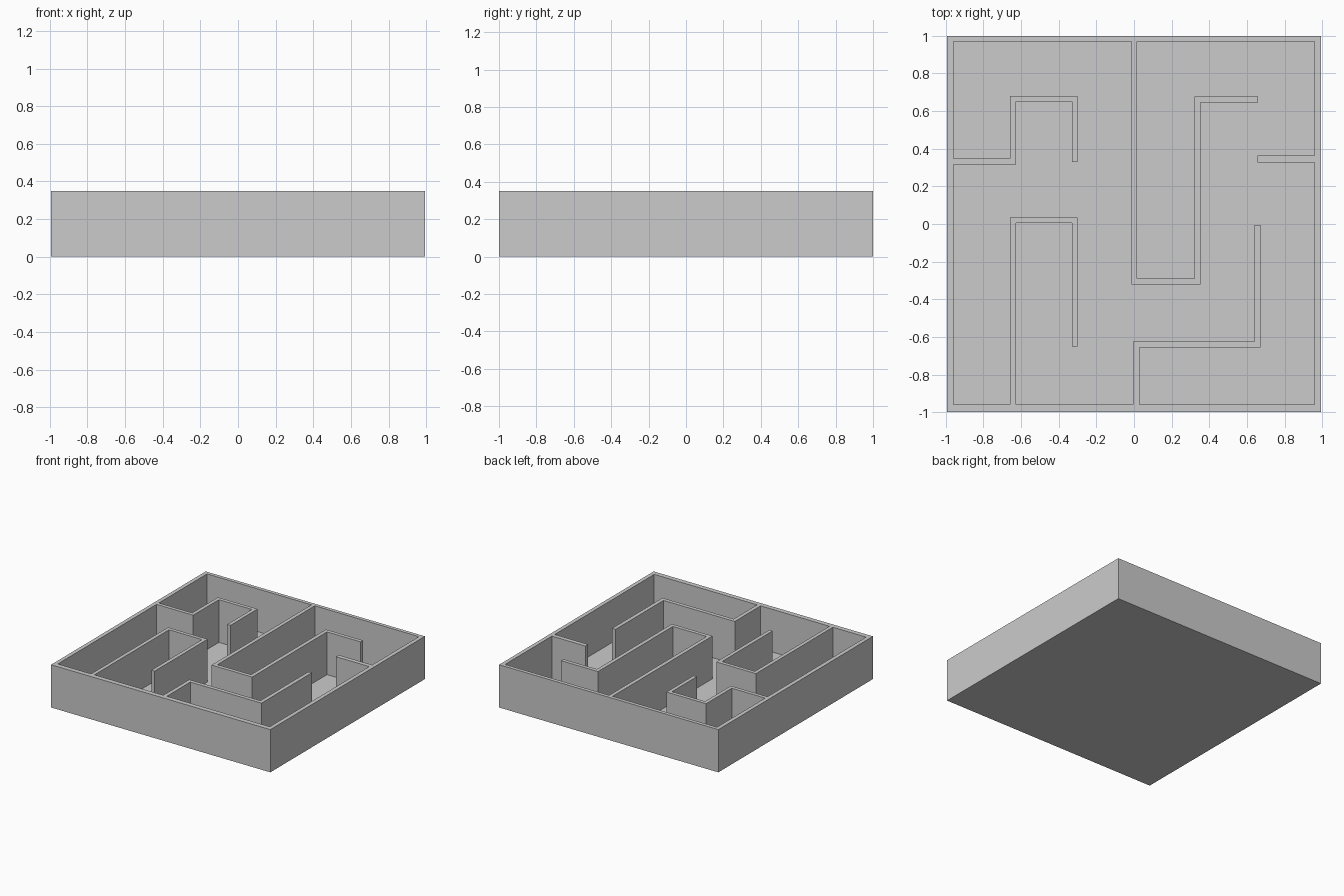
import bpy, bmesh
from mathutils import Vector

if "Cube" in bpy.data.objects:
    bpy.data.objects.remove(bpy.data.objects["Cube"])

HEIGHT = 0.35
OUT_X, OUT_Y = 0.993, 1.0                       # outer half sizes
IN_X, IN_BACK, IN_FRONT = 0.96, 0.97, -0.96     # inside faces of the border


def make_object(name, bm):
    mesh = bpy.data.meshes.new(name)
    bm.to_mesh(mesh)
    bm.free()
    obj = bpy.data.objects.new(name, mesh)
    bpy.context.collection.objects.link(obj)
    return obj


def strip_wall(name, left, right, closed=False):
    """Upright wall between two matching outlines, open underneath."""
    bm = bmesh.new()
    rings = []
    for l, r in zip(left, right):
        rings.append([bm.verts.new((p[0], p[1], z))
                      for p, z in ((l, 0), (l, HEIGHT), (r, HEIGHT), (r, 0))])
    pairs = list(zip(rings, rings[1:]))
    if closed:
        pairs.append((rings[-1], rings[0]))
    for a, b in pairs:
        for i in range(3):
            bm.faces.new((a[i], a[i + 1], b[i + 1], b[i]))
    if not closed:
        bm.faces.new(rings[-1])                 # free end cap
    # top faces must point up, the rest follow the same winding
    bm.normal_update()
    if any(f.normal.z < -0.5 for f in bm.faces):
        bmesh.ops.reverse_faces(bm, faces=bm.faces)
    return make_object(name, bm)


def maze_wall(name, path, thickness):
    """Mitred wall along a right-angled centre line, starting at the border."""
    pts = [Vector(p) for p in path]
    dirs = [(b - a).normalized() for a, b in zip(pts, pts[1:])]
    norms = [Vector((-d.y, d.x)) for d in dirs]
    offsets = [norms[0]] + [a + b for a, b in zip(norms, norms[1:])] + [norms[-1]]
    h = thickness / 2
    return strip_wall(name, [p + o * h for p, o in zip(pts, offsets)],
                      [p - o * h for p, o in zip(pts, offsets)])


# Floor sheet
bm = bmesh.new()
bm.faces.new([bm.verts.new((x * OUT_X, y * OUT_Y, 0))
              for x, y in ((-1, -1), (1, -1), (1, 1), (-1, 1))])
make_object("floor", bm)

# Border wall
strip_wall("border_wall",
           [(-OUT_X, -OUT_Y), (OUT_X, -OUT_Y), (OUT_X, OUT_Y), (-OUT_X, OUT_Y)],
           [(-IN_X, IN_FRONT), (IN_X, IN_FRONT), (IN_X, IN_BACK), (-IN_X, IN_BACK)],
           closed=True)

# Inner walls, each growing from one side of the border
maze_wall("left_hook_wall", [(-IN_X, 0.332), (-0.643, 0.332), (-0.643, 0.665),
                             (-0.314, 0.665), (-0.314, 0.33)], 0.03)
maze_wall("front_hook_wall", [(-0.643, IN_FRONT), (-0.643, 0.02),
                              (-0.314, 0.02), (-0.314, -0.65)], 0.03)
maze_wall("back_hook_wall", [(0.001, IN_BACK), (0.001, -0.306), (0.338, -0.306),
                             (0.338, 0.662), (0.658, 0.662)], 0.031)
maze_wall("right_stub_wall", [(IN_X, 0.346), (0.657, 0.346)], 0.036)
maze_wall("front_step_wall", [(0.012, IN_FRONT), (0.012, -0.641),
                              (0.657, -0.641), (0.657, -0.005)], 0.032)
